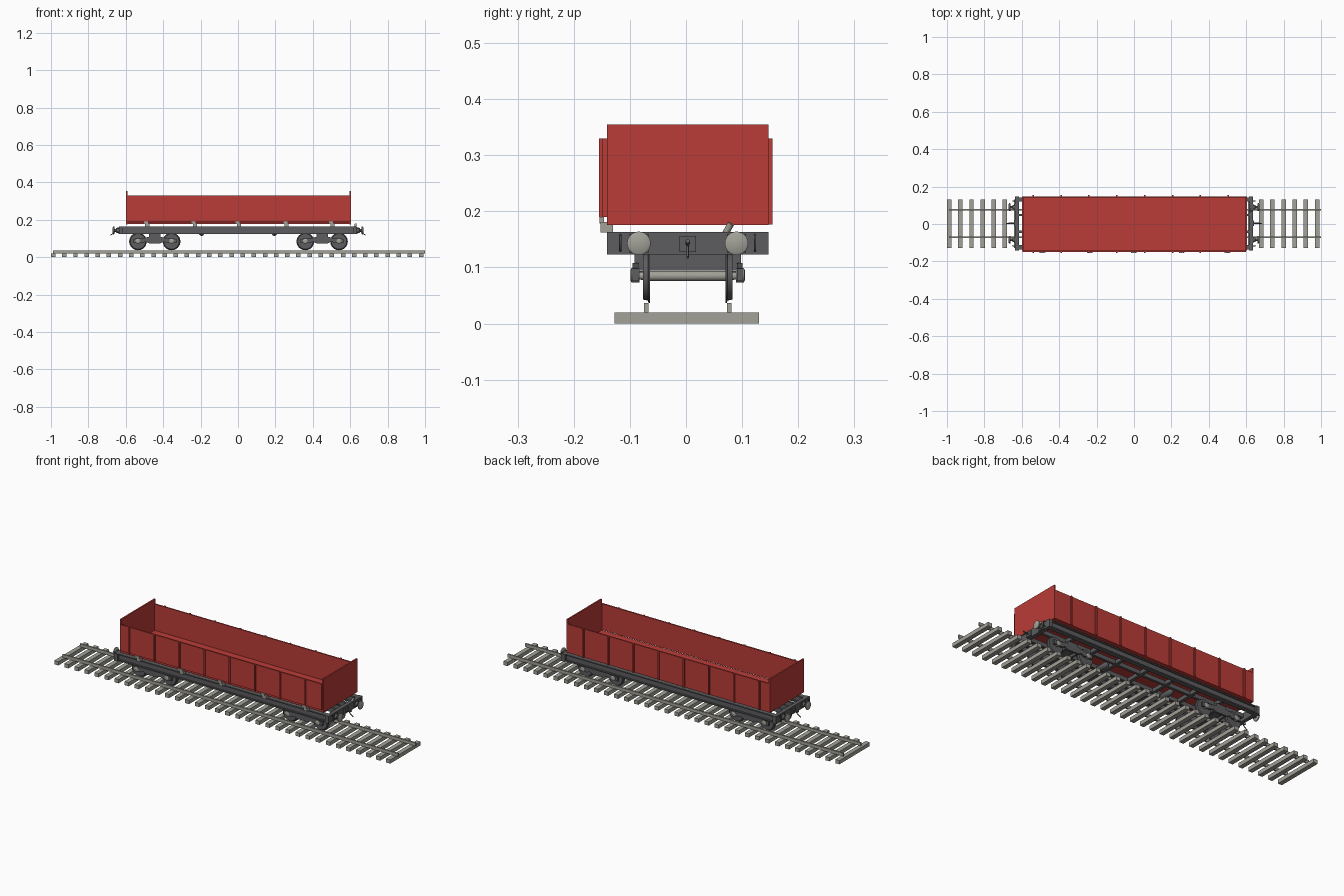
import bpy, bmesh, math
from mathutils import Vector

if "Cube" in bpy.data.objects:
    bpy.data.objects.remove(bpy.data.objects["Cube"])

YC = 0.003  # lateral centre line of the wagon and track


def mat(name, rgb):
    m = bpy.data.materials.new(name)
    m.diffuse_color = (*rgb, 1)
    m.use_nodes = True
    m.node_tree.nodes["Principled BSDF"].inputs["Base Color"].default_value = m.diffuse_color
    return m


RED = mat("red paint", (0.49, 0.045, 0.038))
DARK = mat("dark grey steel", (0.11, 0.11, 0.115))
LIGHT = mat("light grey", (0.36, 0.355, 0.315))


def finish(name, bm, m, smooth=False):
    bmesh.ops.recalc_face_normals(bm, faces=bm.faces)
    me = bpy.data.meshes.new(name)
    bm.to_mesh(me)
    bm.free()
    ob = bpy.data.objects.new(name, me)
    bpy.context.collection.objects.link(ob)
    me.materials.append(m)
    if smooth:
        bpy.ops.object.select_all(action='DESELECT')
        ob.select_set(True)
        bpy.context.view_layer.objects.active = ob
        bpy.ops.object.shade_smooth_by_angle(angle=math.radians(35))
    return ob


def add_box(bm, x0, x1, y0, y1, z0, z1):
    vs = bmesh.ops.create_cube(bm, size=1)["verts"]
    for v in vs:
        v.co = Vector(((x0 + x1) / 2 + v.co.x * (x1 - x0),
                       (y0 + y1) / 2 + v.co.y * (y1 - y0),
                       (z0 + z1) / 2 + v.co.z * (z1 - z0)))


def boxes(name, m, items):
    bm = bmesh.new()
    for b in items:
        add_box(bm, *b)
    return finish(name, bm, m)


def lathe(name, m, origin, axis, profile, n=24):
    """Revolve (distance along axis, radius) points around the x or y axis."""
    bm = bmesh.new()
    rings = []
    for d, r in profile:
        ring = []
        for i in range(n):
            a = 2 * math.pi * i / n
            c, s = r * math.cos(a), r * math.sin(a)
            off = (d, c, s) if axis == 'x' else (c, d, s)
            ring.append(bm.verts.new(Vector(origin) + Vector(off)))
        rings.append(ring)
    for a, b in zip(rings, rings[1:]):
        for i in range(n):
            j = (i + 1) % n
            bm.faces.new((a[i], a[j], b[j], b[i]))
    bm.faces.new(rings[0])
    bm.faces.new(rings[-1])
    return finish(name, bm, m, True)


def plate(name, m, pts, y0, y1):
    """Extrude an x-z outline from y0 to y1."""
    bm = bmesh.new()
    f = bm.faces.new([bm.verts.new((x, y0, z)) for x, z in pts])
    ext = bmesh.ops.extrude_face_region(bm, geom=[f])["geom"]
    for v in ext:
        if isinstance(v, bmesh.types.BMVert):
            v.co.y = y1
    return finish(name, bm, m)


def rod(name, m, pts, r):
    cu = bpy.data.curves.new(name, 'CURVE')
    cu.dimensions = '3D'
    cu.bevel_depth = r
    cu.bevel_resolution = 1
    cu.use_fill_caps = True
    sp = cu.splines.new('POLY')
    sp.points.add(len(pts) - 1)
    for p, co in zip(sp.points, pts):
        p.co = (*co, 1)
    cu.materials.append(m)
    ob = bpy.data.objects.new(name, cu)
    bpy.context.collection.objects.link(ob)


# Track: sleepers and two rails
boxes("sleepers", LIGHT, [(-1 + i * 0.0596, -0.976 + i * 0.0596, -0.127, 0.13, 0, 0.02)
                          for i in range(34)])
boxes("rails", LIGHT, [(-0.988, 1, YC + s * 0.074 - 0.004, YC + s * 0.074 + 0.004, 0.02, 0.037)
                       for s in (-1, 1)])

# Open body: floor, sides with ribs, taller end boards
ribs = [0.504 - 0.149 * k for k in range(8)]
boxes("floor", RED, [(-0.595, 0.6, -0.141, 0.147, 0.177, 0.189)])
boxes("front_side", RED, [(-0.595, 0.6, -0.149, -0.141, 0.19, 0.33)])
boxes("back_side", RED, [(-0.595, 0.6, 0.14, 0.147, 0.177, 0.33)])
boxes("front_ribs", RED, [(x - 0.004, x + 0.004, -0.155, -0.149, 0.19, 0.33) for x in ribs])
boxes("back_ribs", RED, [(x - 0.004, x + 0.004, 0.147, 0.154, 0.177, 0.33) for x in ribs])
boxes("end_boards", RED, [(-0.6, -0.592, -0.141, 0.147, 0.176, 0.355),
                          (0.597, 0.605, -0.141, 0.147, 0.176, 0.355)])

# Door latches along the front side
boxes("latches", LIGHT, [b for x in (-0.485, -0.23, 0.005, 0.26, 0.505) for b in
                         ((x - 0.011, x + 0.011, -0.152, -0.13, 0.162, 0.181),
                          (x - 0.02, x + 0.006, -0.154, -0.146, 0.178, 0.19))])

# Underframe: flanged sole bars, centre beams, cross bars, headstocks
sole = []
for s in (-1, 1):
    y, yi = YC + s * 0.128, YC + s * 0.045
    sole += [(-0.62, 0.62, y - 0.004, y + 0.004, 0.131, 0.157),
             (-0.62, 0.62, y - 0.012, y + 0.012, 0.157, 0.163),
             (-0.62, 0.62, y - 0.012, y + 0.012, 0.125, 0.131),
             (-0.62, 0.62, yi - 0.006, yi + 0.006, 0.138, 0.16)]
boxes("sole_bars", DARK, sole)
boxes("cross_bars", DARK, [(x - 0.008, x + 0.008, YC - 0.126, YC + 0.126, 0.138, 0.158)
                           for x in (-0.45, -0.3, -0.15, 0, 0.15, 0.3, 0.45)])
boxes("headstocks", DARK, [b for s in (-1, 1) for b in
                           ((min(s * .615, s * .635), max(s * .615, s * .635), -0.141, 0.147, 0.123, 0.163),
                            (min(s * .635, s * .642), max(s * .635, s * .642), -0.012, 0.018, 0.128, 0.156))])
for s in (-1, 1):
    lathe("brake_cylinder", DARK, (s * 0.195, YC, 0.129), 'y',
          [(-0.045, 0.006), (-0.03, 0.015), (0.03, 0.015), (0.045, 0.006)], 14)

# Buffers and coupling hooks at both ends
for s in (-1, 1):
    for t in (-1, 1):
        y = YC + t * 0.087
        boxes("buffer_base", DARK, [(min(s * .633, s * .639), max(s * .633, s * .639),
                                     y - 0.017, y + 0.017, 0.126, 0.16)])
        lathe("buffer_stem", DARK, (0, y, 0.143), 'x',
              [(s * 0.637, 0.013), (s * 0.65, 0.011), (s * 0.651, 0.007), (s * 0.662, 0.007)], 16)
        lathe("buffer_head", LIGHT, (0, y, 0.143), 'x',
              [(s * 0.659, 0.014), (s * 0.662, 0.021), (s * 0.667, 0.021), (s * 0.67, 0.016)])
        rod("hand_rail", DARK, [(s * 0.637, YC + t * 0.12, 0.13), (s * 0.65, YC + t * 0.12, 0.132),
                                (s * 0.65, YC + t * 0.12, 0.155), (s * 0.637, YC + t * 0.12, 0.158)], 0.002)
    rod("coupling_hook", DARK, [(s * 0.635, YC, 0.142), (s * 0.662, YC, 0.142),
                                (s * 0.67, YC, 0.147)], 0.004)
    rod("coupling_link", DARK, [(s * 0.655, YC, 0.14), (s * 0.668, YC, 0.127),
                                (s * 0.682, YC, 0.118)], 0.0025)
# Brake lever on one end
rod("brake_lever", LIGHT, [(0.625, 0.07, 0.16), (0.63, 0.08, 0.178)], 0.006)

# Bogies: wheelsets, side frames, axle boxes, springs and bolster
wheel = [(-0.006, 0.012), (-0.006, 0.041), (0.003, 0.043), (0.004, 0.047),
         (0.007, 0.047), (0.007, 0.036), (0.003, 0.032), (0.003, 0.012)]
side = [(-0.115, 0.076), (-0.065, 0.076), (-0.05, 0.083), (-0.03, 0.074), (0.03, 0.074)]
side += [(-x, z) for x, z in side[2::-1]]
side += [(0.115, 0.098), (0.06, 0.102), (0.035, 0.108), (-0.035, 0.108), (-0.06, 0.102), (-0.115, 0.098)]
for cx in (-0.445, 0.45):
    for dx in (-0.09, 0.09):
        x = cx + dx
        lathe("axle", LIGHT, (x, YC, 0.085), 'y', [(-0.088, 0.006), (-0.07, 0.009),
                                                   (0.07, 0.009), (0.088, 0.006)], 16)
        for t in (-1, 1):
            lathe("wheel", DARK, (x, YC + t * 0.074, 0.084), 'y',
                  [(-t * d, r) for d, r in wheel], 32)
            lathe("axle_box", LIGHT, (x, YC, 0.086), 'y',
                  [(t * 0.086, 0.013), (t * 0.1, 0.013), (t * 0.102, 0.009)], 12)
    for t in (-1, 1):
        plate("bogie_side_frame", DARK, [(cx + px, pz) for px, pz in side],
              YC + t * 0.088, YC + t * 0.098)
    boxes("bolster", DARK, [(cx - 0.03, cx + 0.03, YC - 0.095, YC + 0.095, 0.095, 0.124),
                            (cx - 0.02, cx + 0.02, YC - 0.03, YC + 0.03, 0.12, 0.15)])
    boxes("bogie_end_bars", DARK, [(cx + d - 0.005, cx + d + 0.005, YC - 0.09, YC + 0.09, 0.08, 0.094)
                                   for d in (-0.035, 0.035)])
